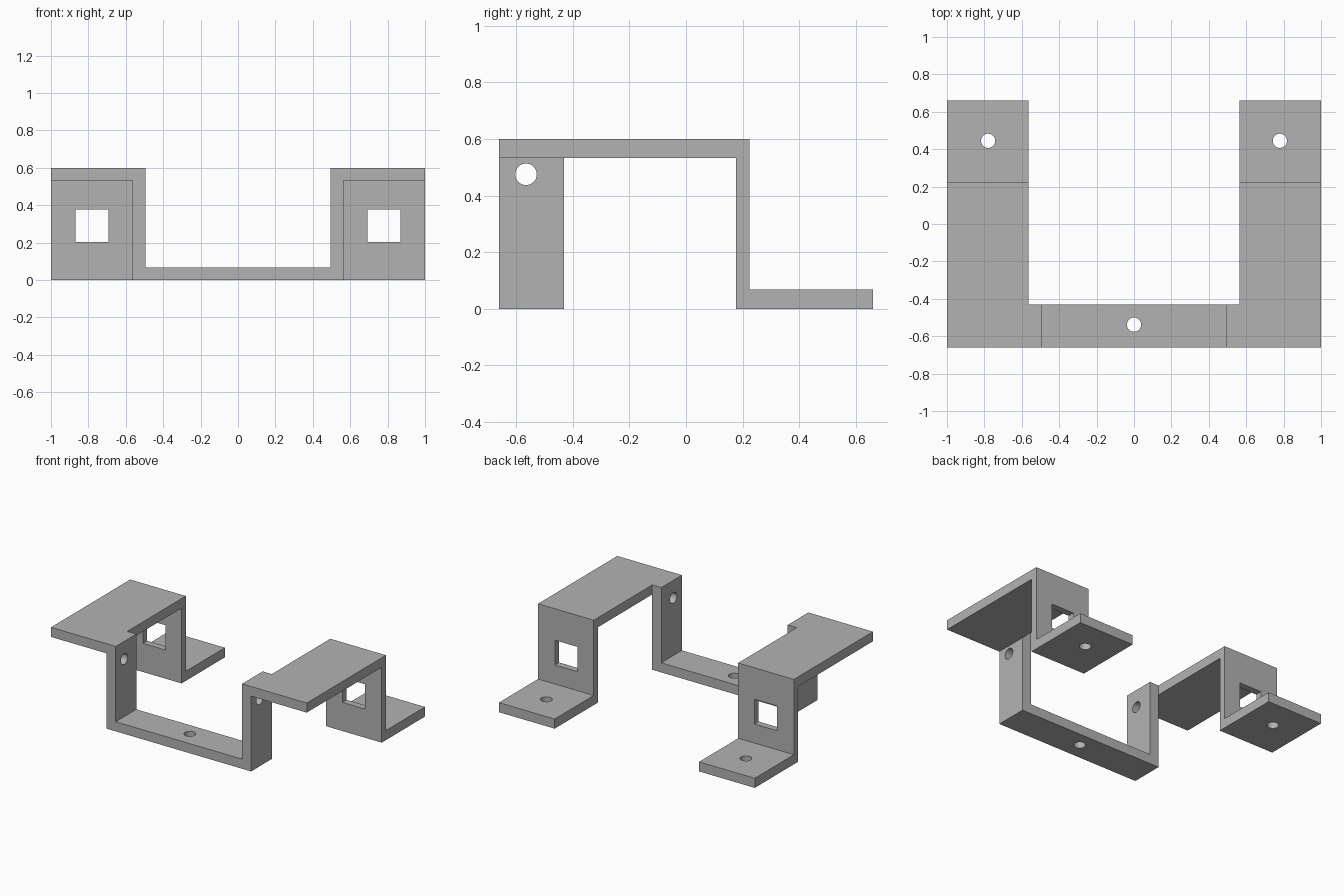
import bpy
import bmesh
from math import pi, radians
from mathutils import Vector

if "Cube" in bpy.data.objects:
    bpy.data.objects.remove(bpy.data.objects["Cube"], do_unlink=True)

# Single plain grey
grey = bpy.data.materials.new("plain grey")
grey.use_nodes = True
colour = (0.45, 0.45, 0.45, 1)
grey.diffuse_color = colour
grey.node_tree.nodes["Principled BSDF"].inputs["Base Color"].default_value = colour

# Shared dimensions
OUTER, SEAM, INNER = 1.0, 0.565, 0.494
FRONT, BRACKET_BACK, BACK = -0.66, -0.43, 0.66
WALL_FRONT, WALL_BACK = 0.177, 0.224
HEIGHT, SHEET = 0.6, 0.068
HOLE = 0.038


def extrude_profile(name, points, to_3d, start, end):
    """Sweep a flat outline from start to end along the remaining axis."""
    bm = bmesh.new()
    face = bm.faces.new([bm.verts.new(to_3d(a, b, start)) for a, b in points])
    swept = bmesh.ops.extrude_face_region(bm, geom=[face])["geom"]
    offset = Vector(to_3d(0, 0, end - start))
    bmesh.ops.translate(bm, vec=offset,
                        verts=[g for g in swept if isinstance(g, bmesh.types.BMVert)])
    bmesh.ops.recalc_face_normals(bm, faces=bm.faces)
    mesh = bpy.data.meshes.new(name)
    bm.to_mesh(mesh)
    bm.free()
    mesh.materials.append(grey)
    obj = bpy.data.objects.new(name, mesh)
    bpy.context.collection.objects.link(obj)
    return obj


def cut(obj, cutter):
    """Subtract the cutter, then discard it."""
    cutter.data.materials.append(grey)
    bpy.context.view_layer.objects.active = obj
    mod = obj.modifiers.new("opening", "BOOLEAN")
    mod.operation = "DIFFERENCE"
    mod.solver = "EXACT"
    mod.object = cutter
    bpy.ops.object.modifier_apply(modifier=mod.name)
    bpy.data.objects.remove(cutter, do_unlink=True)


def drill(obj, location, rotation=(0, 0, 0)):
    bpy.ops.mesh.primitive_cylinder_add(vertices=48, radius=HOLE, depth=0.3,
                                        location=location, rotation=rotation)
    cut(obj, bpy.context.object)


def finish(obj):
    bpy.ops.object.select_all(action="DESELECT")
    obj.select_set(True)
    bpy.context.view_layer.objects.active = obj
    bpy.ops.object.shade_smooth_by_angle(angle=radians(30))


# U-shaped front bracket, with a hole in the base and in each upright
u_outline = [(-SEAM, 0), (SEAM, 0), (SEAM, HEIGHT), (INNER, HEIGHT),
             (INNER, SHEET), (-INNER, SHEET), (-INNER, HEIGHT), (-SEAM, HEIGHT)]
bracket = extrude_profile("front_bracket", u_outline,
                          lambda x, z, y: (x, y, z), FRONT, BRACKET_BACK)
drill(bracket, (0, -0.538, 0))
for side in (-1, 1):
    drill(bracket, (side * (INNER + SEAM) / 2, -0.565, 0.475), (0, pi / 2, 0))
finish(bracket)

# Stepped arms: top plate, rear wall with square window, drilled foot
step_outline = [(FRONT, HEIGHT), (FRONT, HEIGHT - SHEET), (WALL_FRONT, HEIGHT - SHEET),
                (WALL_FRONT, 0), (BACK, 0), (BACK, SHEET),
                (WALL_BACK, SHEET), (WALL_BACK, HEIGHT)]
for label, side in (("left", 1), ("right", -1)):
    arm = extrude_profile(label + "_arm", step_outline,
                          lambda y, z, x: (x, y, z), side * SEAM, side * OUTER)
    drill(arm, (side * 0.78, 0.445, 0))
    bpy.ops.mesh.primitive_cube_add(size=0.175, location=(side * 0.78, 0.2, 0.29))
    cut(arm, bpy.context.object)
    finish(arm)
